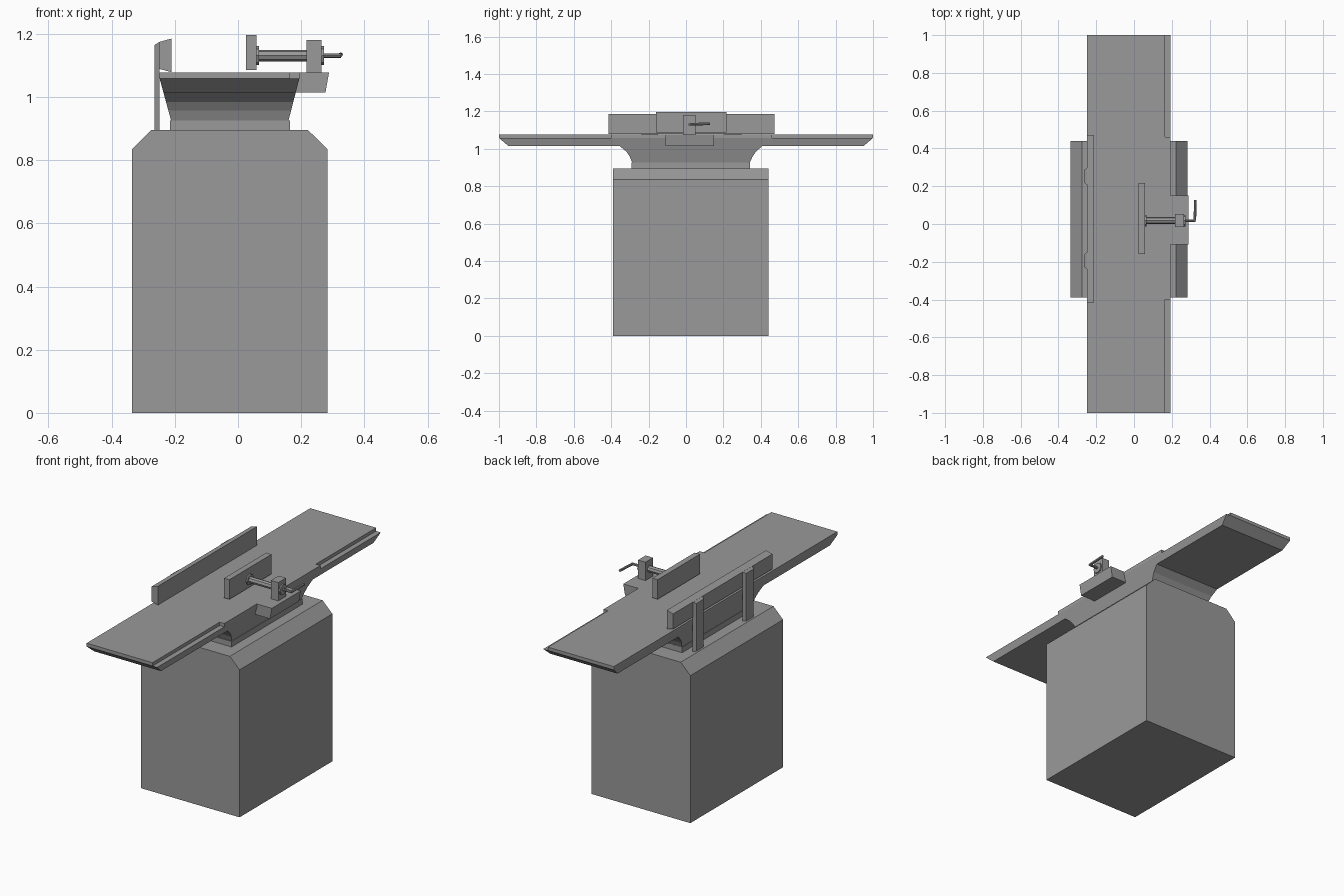
import bpy, bmesh
from mathutils import Vector

if "Cube" in bpy.data.objects:
    bpy.data.objects.remove(bpy.data.objects["Cube"], do_unlink=True)

grey = bpy.data.materials.new("machine grey")
grey.use_nodes = True
colour = (0.32, 0.32, 0.32, 1)
grey.diffuse_color = colour
grey.node_tree.nodes["Principled BSDF"].inputs["Base Color"].default_value = colour


def loft(name, rings):
    """Skin a stack of equal-sized rings and cap both ends."""
    bm = bmesh.new()
    rows = [[bm.verts.new(p) for p in ring] for ring in rings]
    n = len(rows[0])
    for a, b in zip(rows, rows[1:]):
        for i in range(n):
            j = (i + 1) % n
            bm.faces.new((a[i], a[j], b[j], b[i]))
    bm.faces.new(rows[0])
    bm.faces.new(rows[-1])
    bmesh.ops.recalc_face_normals(bm, faces=bm.faces)
    mesh = bpy.data.meshes.new(name)
    bm.to_mesh(mesh)
    bm.free()
    mesh.materials.append(grey)
    obj = bpy.data.objects.new(name, mesh)
    bpy.context.collection.objects.link(obj)
    return obj


def extrude_y(name, profile, y0, y1):
    return loft(name, [[(x, y, z) for x, z in profile] for y in (y0, y1)])


def extrude_z(name, plan, z0, z1):
    return loft(name, [[(x, y, z) for x, y in plan] for z in (z0, z1)])


def box(name, x0, x1, y0, y1, z0, z1):
    return extrude_z(name, [(x0, y0), (x1, y0), (x1, y1), (x0, y1)], z0, z1)


def rod(name, start, end, radius, sides):
    start, end = Vector(start), Vector(end)
    axis = end - start
    bm = bmesh.new()
    bmesh.ops.create_cone(bm, cap_ends=True, segments=sides,
                          radius1=radius, radius2=radius, depth=axis.length)
    mesh = bpy.data.meshes.new(name)
    bm.to_mesh(mesh)
    bm.free()
    mesh.materials.append(grey)
    obj = bpy.data.objects.new(name, mesh)
    obj.location = (start + end) / 2
    obj.rotation_euler = axis.to_track_quat('Z', 'Y').to_euler()
    bpy.context.collection.objects.link(obj)
    return obj


# Cabinet with chamfered shoulders
extrude_y("cabinet", [(-0.335, 0), (0.283, 0), (0.283, 0.835), (0.222, 0.895),
                      (-0.275, 0.895), (-0.335, 0.835)], -0.39, 0.44)
box("pedestal_foot", -0.215, 0.164, -0.292, 0.342, 0.895, 0.926)

# Flared neck running into the tapered underside of the table
sections = [(0.926, -0.288, 0.341), (0.957, -0.30, 0.355), (0.984, -0.318, 0.373),
            (1.015, -0.355, 0.408), (1.015, -0.95, 0.95), (1.058, -1, 1)]
rings = []
for z, y0, y1 in sections:
    flare = (z - 0.926) / (1.058 - 0.926)
    x0, x1 = -0.212 - 0.036 * flare, 0.16 + 0.034 * flare
    rings.append([(x0, y0, z), (x1, y0, z), (x1, y1, z), (x0, y1, z)])
loft("neck_and_table_body", rings)

# Table top, rebated along one edge at both ends
extrude_z("table_top", [(-0.248, -1), (0.165, -1), (0.165, -0.4), (0.194, -0.4),
                        (0.194, 0.46), (0.165, 0.46), (0.165, 1), (-0.248, 1)],
          1.058, 1.077)

# Side bracket carrying the clamp
extrude_y("side_bracket", [(0.17, 1.015), (0.277, 1.015), (0.288, 1.077),
                           (0.17, 1.077)], -0.109, 0.15)
box("clamp_block", 0.217, 0.264, -0.016, 0.052, 1.077, 1.181)
box("pressure_plate", 0.025, 0.058, -0.16, 0.217, 1.086, 1.197)

# Clamp screw, collars and crank
cy, cz = 0.018, 1.131
rod("clamp_screw", (0.058, cy, cz), (0.27, cy, cz), 0.018, 8)
for label, x in (("inner", 0.058), ("outer", 0.264)):
    rod(label + "_collar", (x, cy, cz), (x + 0.008, cy, cz), 0.03, 8)
rod("crank_shaft", (0.27, cy, cz), (0.326, cy, cz), 0.007, 8)
rod("crank_handle", (0.322, cy, cz), (0.325, 0.128, cz + 0.003), 0.007, 8)

# Fence with its two support posts
extrude_y("fence", [(-0.25, 1.089), (-0.211, 1.079), (-0.211, 1.185),
                    (-0.25, 1.174)], -0.415, 0.472)
for label, y in (("front", -0.194), ("back", 0.252)):
    post = [(-0.249, y - 0.045), (-0.249, y + 0.045),
            (-0.264, y + 0.033), (-0.264, y - 0.033)]
    loft(label + "_fence_post",
         [[(px, py, 0.895) for px, py in post],
          [(px, py, 1.174 + (px + 0.249) * 0.6) for px, py in post]])
